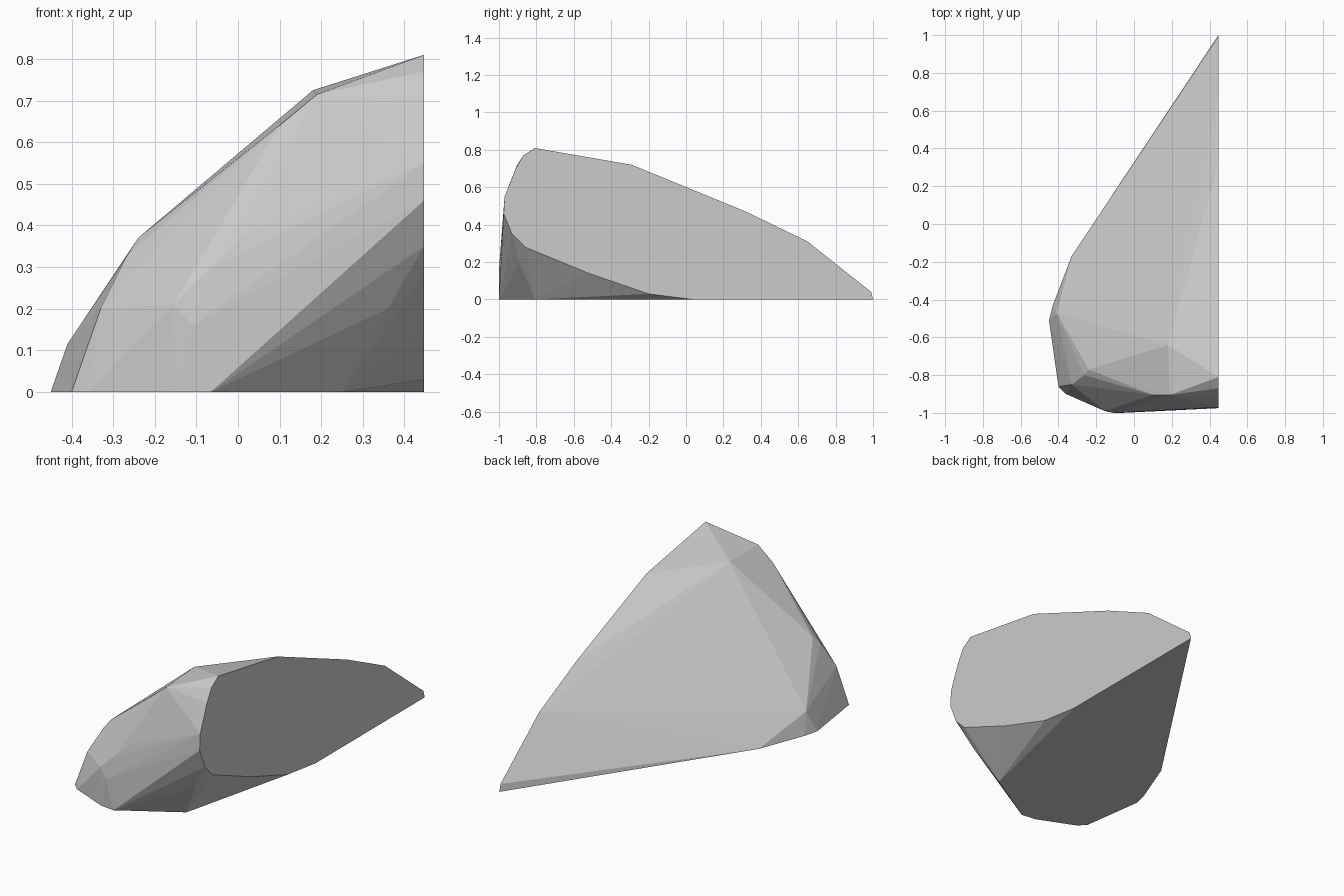
import bpy
import bmesh

# Remove the default cube if the scene has one
default_cube = bpy.data.objects.get("Cube")
if default_cube:
    bpy.data.objects.remove(default_cube, do_unlink=True)

CUT_X = 0.447  # flat sheared side of the boulder

# Outline of the sheared side, as (y, z)
sheared_outline = [
    (-0.81, 0.81), (-0.29, 0.72), (0.32, 0.47), (0.65, 0.31), (0.99, 0.04),
    (1, 0), (0.04, 0), (-0.2, 0.03), (-0.52, 0.14), (-0.86, 0.28),
    (-0.93, 0.35), (-0.975, 0.46), (-0.97, 0.55), (-0.91, 0.7), (-0.87, 0.77),
]

# Outline of the flat base, as (x, y)
base_outline = [
    (-0.33, -0.17), (-0.43, -0.43), (-0.45, -0.51), (-0.4, -0.86),
    (-0.36, -0.9), (-0.15, -0.99), (-0.065, -1), (0.25, -0.81),
]

# Chipped corners over the crown, the blunt front and the undercut
crown_corners = [
    (0.18, -0.64, 0.725), (0.19, -0.905, 0.715), (0.1, -0.905, 0.64),
    (-0.24, -0.77, 0.37), (-0.265, -0.8, 0.33), (-0.41, -0.47, 0.115),
]
front_corners = [
    (-0.33, -0.85, 0.2), (-0.155, -0.99, 0.21), (-0.07, -0.985, 0.295),
    (0.01, -0.975, 0.375), (-0.11, -1, 0.16),
]
undercut_corners = [(0.26, -0.885, 0.115), (0.36, -0.89, 0.2)]


def make_material(name, colour):
    """Flat colour for both the viewport and the render."""
    material = bpy.data.materials.new(name)
    material.use_nodes = True
    material.diffuse_color = colour
    shader = material.node_tree.nodes["Principled BSDF"]
    shader.inputs["Base Color"].default_value = colour
    return material


def make_faceted_stone(name, points, material):
    """Wrap the points in a closed, flat-shaded convex skin."""
    bm = bmesh.new()
    for point in points:
        bm.verts.new(point)
    bmesh.ops.convex_hull(bm, input=bm.verts[:], use_existing_faces=False)

    # Drop any point buried below the skin
    buried = [vert for vert in bm.verts if not vert.link_faces]
    bmesh.ops.delete(bm, geom=buried, context="VERTS")

    # Merge triangles of the flat base and sheared side into clean faces
    bmesh.ops.dissolve_limit(bm, angle_limit=0.01, verts=bm.verts[:], edges=bm.edges[:])
    bmesh.ops.recalc_face_normals(bm, faces=bm.faces[:])

    mesh = bpy.data.meshes.new(name)
    bm.to_mesh(mesh)
    bm.free()
    mesh.materials.append(material)
    stone = bpy.data.objects.new(name, mesh)
    bpy.context.collection.objects.link(stone)
    return stone


# Assemble the boulder
points = [(CUT_X, y, z) for y, z in sheared_outline]
points += [(x, y, 0) for x, y in base_outline]
points += crown_corners + front_corners + undercut_corners
stone_grey = make_material("stone grey", (0.6, 0.6, 0.6, 1))
make_faceted_stone("boulder", points, stone_grey)
